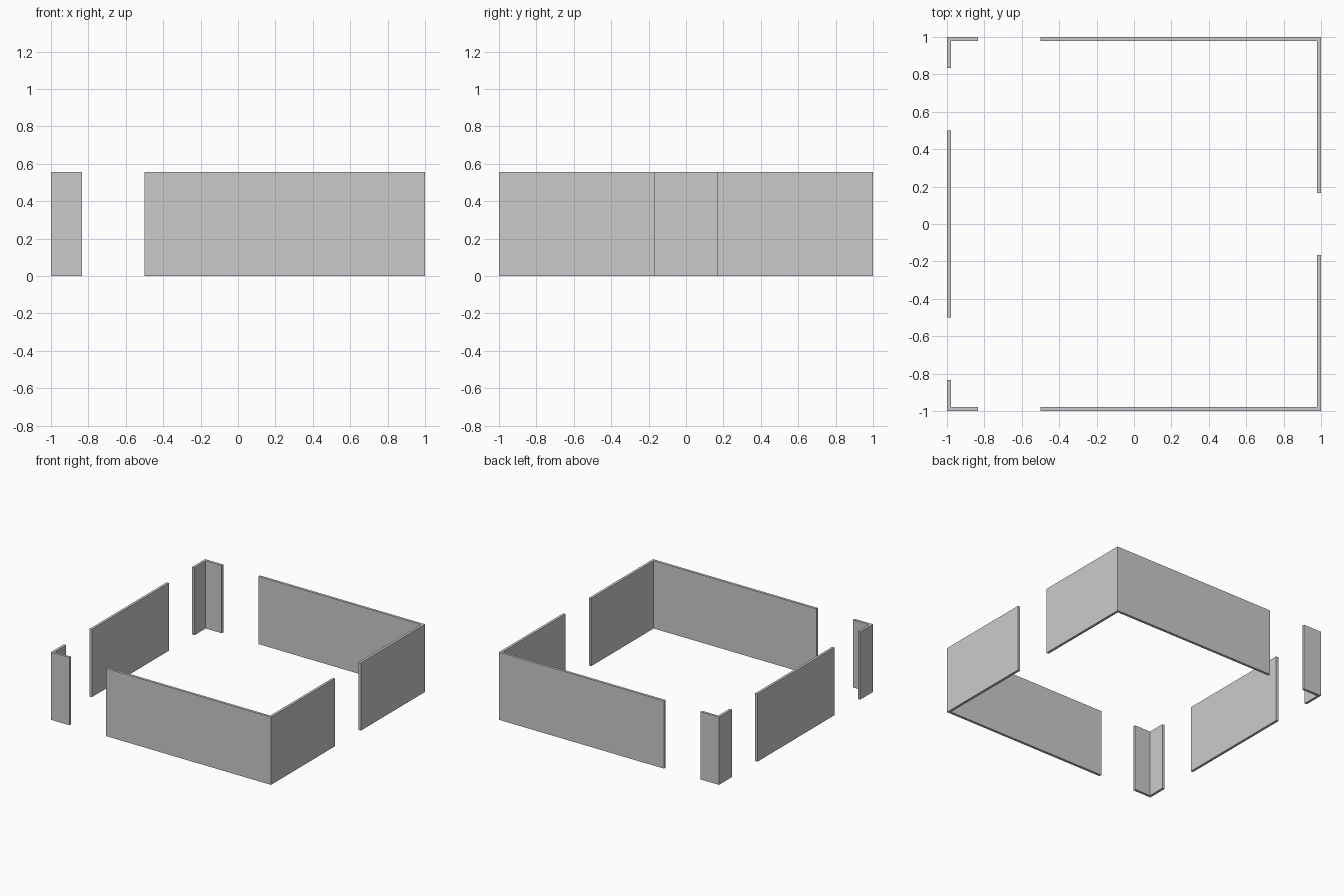
import bpy, bmesh

if "Cube" in bpy.data.objects:
    bpy.data.objects.remove(bpy.data.objects["Cube"])

H = 0.556   # wall height
T = 0.021   # wall thickness
GAP = 1 / 6


def extrude_plan(name, plan):
    """Extrude a floor-plan outline up to the wall height."""
    bm = bmesh.new()
    base = bm.faces.new([bm.verts.new((x, y, 0)) for x, y in plan])
    top = bmesh.ops.extrude_face_region(bm, geom=[base], use_keep_orig=True)["geom"]
    bmesh.ops.translate(bm, vec=(0, 0, H),
                        verts=[g for g in top if isinstance(g, bmesh.types.BMVert)])
    bmesh.ops.recalc_face_normals(bm, faces=bm.faces[:])
    mesh = bpy.data.meshes.new(name)
    bm.to_mesh(mesh)
    bm.free()
    obj = bpy.data.objects.new(name, mesh)
    bpy.context.collection.objects.link(obj)
    return obj


def corner_wall(name, sx, sy, x_end, y_end):
    """L-shaped wall with its outer corner at (sx, sy)."""
    ix, iy = sx * (1 - T), sy * (1 - T)
    return extrude_plan(name, [(sx, sy), (x_end, sy), (x_end, iy),
                               (ix, iy), (ix, y_end), (sx, y_end)])


for side, sy in (("front", -1), ("back", 1)):
    # Long wall turning the right corner, up to the right doorway
    corner_wall(side + "_right_wall", 1, sy, -0.5, sy * GAP)
    # Short corner post on the left
    corner_wall(side + "_left_corner", -1, sy, -1 + GAP, sy * (1 - GAP))

# Straight wall in the middle of the left side
extrude_plan("left_wall", [(-1, -0.5), (-1 + T, -0.5), (-1 + T, 0.5), (-1, 0.5)])
